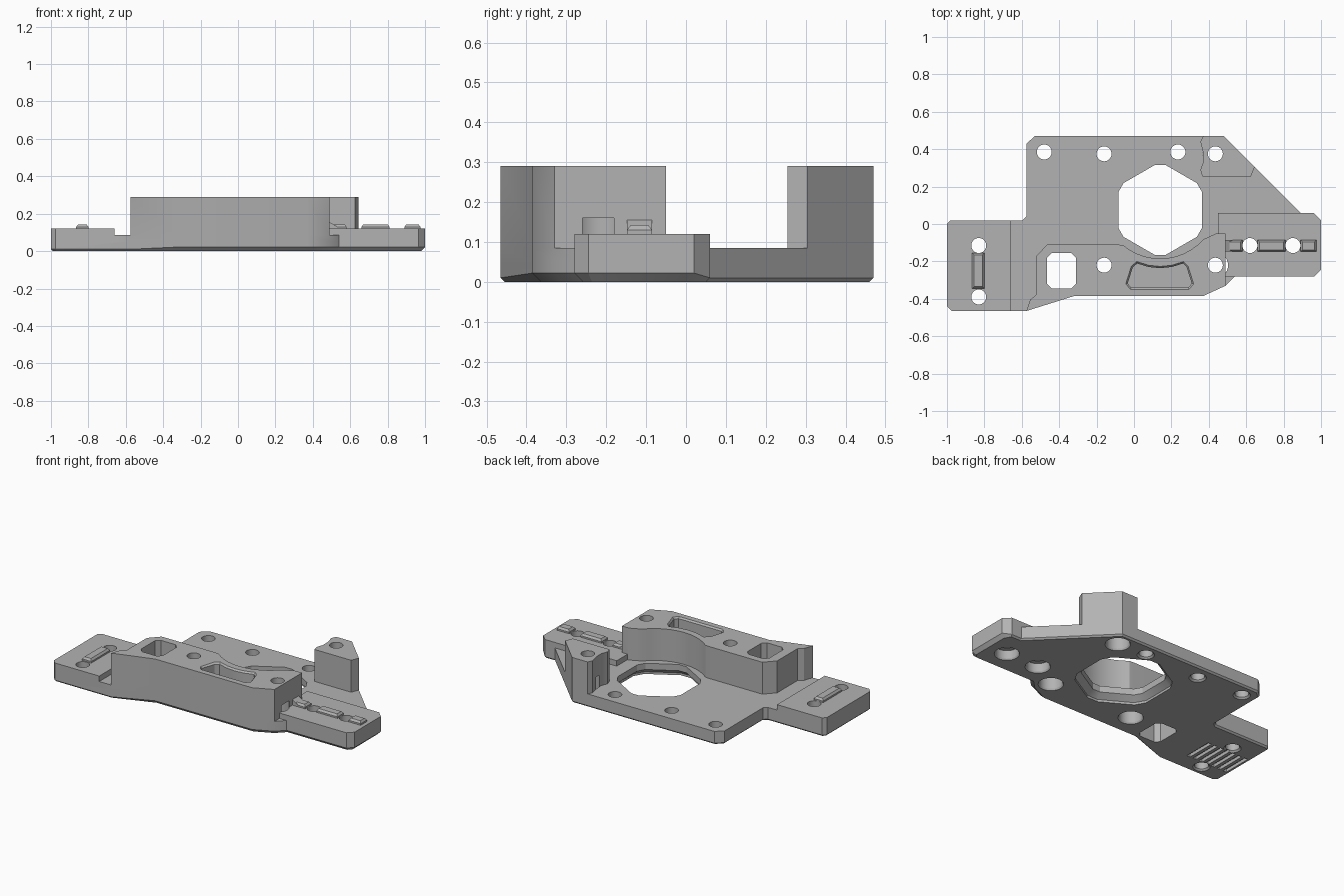
import bpy, bmesh, math
from mathutils import Vector

if "Cube" in bpy.data.objects:
    bpy.data.objects.remove(bpy.data.objects["Cube"], do_unlink=True)

grey = bpy.data.materials.new("matte grey")
grey.use_nodes = True
grey.diffuse_color = (0.45, 0.45, 0.45, 1)
grey.node_tree.nodes["Principled BSDF"].inputs["Base Color"].default_value = (0.45, 0.45, 0.45, 1)


def inset(pts, amount):
    """Move a counter-clockwise outline inward; amount is a function of the corner."""
    out = []
    for i, p in enumerate(pts):
        p = Vector(p)
        a = (p - Vector(pts[i - 1])).normalized()
        b = (Vector(pts[(i + 1) % len(pts)]) - p).normalized()
        na, nb = Vector((-a.y, a.x)), Vector((-b.y, b.x))
        out.append(p + (na + nb) * amount(p) / (1 + na.dot(nb)))
    return out


def loft(name, rings):
    """Solid from a stack of rings, each (outline, height or height function)."""
    bm = bmesh.new()
    stack = [[bm.verts.new((p[0], p[1], z(p) if callable(z) else z)) for p in pts]
             for pts, z in rings]
    n = len(stack[0])
    for lo, hi in zip(stack, stack[1:]):
        for i in range(n):
            j = (i + 1) % n
            bm.faces.new((lo[i], lo[j], hi[j], hi[i]))
    bm.faces.new(stack[0][::-1])
    bm.faces.new(stack[-1])
    bmesh.ops.recalc_face_normals(bm, faces=bm.faces)
    me = bpy.data.meshes.new(name)
    bm.to_mesh(me)
    bm.free()
    me.materials.append(grey)
    ob = bpy.data.objects.new(name, me)
    bpy.context.scene.collection.objects.link(ob)
    return ob


def prism(name, pts, z0, z1):
    return loft(name, [(pts, z0), (pts, z1)])


def rect(x0, x1, y0, y1, cut=0.0):
    if not cut:
        return [(x0, y0), (x1, y0), (x1, y1), (x0, y1)]
    return [(x0 + cut, y0), (x1 - cut, y0), (x1, y0 + cut), (x1, y1 - cut),
            (x1 - cut, y1), (x0 + cut, y1), (x0, y1 - cut), (x0, y0 + cut)]


def circle(x, y, r, n=28):
    return [(x + r * math.cos(math.tau * i / n), y + r * math.sin(math.tau * i / n))
            for i in range(n)]


def combine(body, tool, op):
    m = body.modifiers.new(tool.name, "BOOLEAN")
    m.operation, m.solver, m.object = op, "EXACT", tool
    bpy.context.view_layer.objects.active = body
    bpy.ops.object.modifier_apply(modifier=m.name)
    bpy.data.objects.remove(tool, do_unlink=True)


# Base plate, with a deeper lower chamfer along the front and right end
outline = [(-1, -.44), (-.975, -.465), (-.575, -.465), (-.32, -.385), (.37, -.385),
           (.49, -.33), (.54, -.28), (.965, -.28), (1, -.245), (1, .02), (.96, .06),
           (.89, .06), (.48, .47), (-.53, .47), (-.575, .43), (-.575, .04),
           (-.595, .02), (-.98, .02), (-1, 0)]
chamfer = lambda p: 0.022 if p[0] > -.4 and p[1] < .04 else 0.01
low = inset(outline, chamfer)
rim = [chamfer(p) for p in outline]
bevel_z = {tuple(p): c for p, c in zip(outline, rim)}
body = loft("mounting_plate", [(low, 0), (outline, lambda p: bevel_z[tuple(p)]),
                               (outline, .085)])

# Raised pads at both ends
left_pad = [(-1, -.44), (-.975, -.465), (-.66, -.465), (-.66, .02), (-.98, .02), (-1, 0)]
right_pad = [(.45, -.28), (.965, -.28), (1, -.245), (1, .02), (.96, .06), (.45, .06)]
combine(body, prism("left_pad", left_pad, .05, .12), "UNION")
combine(body, prism("right_pad", right_pad, .05, .12), "UNION")

# Tall front wall, scooped around the central opening
scoop = [(.14 + .31 * math.cos(math.radians(a)), .125 + .31 * math.sin(math.radians(a)))
         for a in range(-42, -131, -8)]
wall = [(-.575, -.465), (-.32, -.385), (.37, -.385), (.49, -.33), (.49, -.05), (.44, -.05),
        *scoop, (-.09, -.11), (-.465, -.11), (-.525, -.175), (-.525, -.38), (-.555, -.405)]
combine(body, prism("front_wall", wall, .05, .29), "UNION")

# Rear corner post
post = [(.365, .255), (.625, .255), (.645, .305), (.48, .47), (.37, .47), (.355, .44),
        (.37, .38), (.37, .33), (.355, .29)]
combine(body, prism("corner_post", post, .05, .29), "UNION")

# Locating ridges with sloped edges
ridges = [(-.865, -.8, -.345, -.155)]
ridges += [(a, b, -.148, -.085) for a, b in ((.48, .58), (.66, .81), (.89, .975))]
for r in ridges:
    shape = rect(*r)
    combine(body, loft("ridge", [(shape, .1), (shape, .13),
                                 (inset(shape, lambda p: .01), .143)]), "UNION")
wedge = rect(.47, .53, -.148, -.085)
combine(body, loft("ridge_wedge", [(wedge, .1), (wedge, lambda p: .168 if p[0] < .5 else .13)]),
        "UNION")

# Central opening: hexagon with trimmed corners, flared underneath
hexagon = []
for k in range(6):
    a = math.radians(30 + 60 * k)
    for d in (-.11, .11):
        hexagon.append((.14 + .243 * math.cos(a + d), .075 + .243 * math.sin(a + d)))
flare = inset(hexagon, lambda p: -.035)
combine(body, loft("opening", [(flare, -.01), (flare, .015), (hexagon, .045), (hexagon, .4)]),
        "DIFFERENCE")

# Window through the front wall
window = rect(-.465, -.31, -.345, -.155, .025)
combine(body, prism("window", window, -.1, .4), "DIFFERENCE")

# Curved pocket in the top of the front wall
pocket = [(-.045, -.32), (-.02, -.35), (.295, -.35), (.32, -.32), (.29, -.225), (.265, -.2),
          (.2, -.22), (.14, -.226), (.08, -.22), (.015, -.2), (-.015, -.225)]
small = inset(pocket, lambda p: .01)
combine(body, loft("pocket", [(small, .17), (small, .28), (pocket, .291), (pocket, .4)]),
        "DIFFERENCE")

# Screw holes: recessed from below, or with a small lower chamfer
recessed = [(.435, .375, .16), (.435, -.22, .16), (-.16, -.22, .16),
            (.62, -.115, .06), (.85, -.115, .06)]
plain = [(-.48, .385), (-.16, .375), (.235, .385), (-.83, -.115), (-.83, -.39)]
for x, y, depth in recessed:
    big, fine = circle(x, y, .068), circle(x, y, .04)
    combine(body, loft("recessed_hole", [(circle(x, y, .078), -.01), (big, .01), (big, depth),
                                         (fine, depth + .001), (fine, .4)]), "DIFFERENCE")
for x, y in plain:
    fine = circle(x, y, .04)
    combine(body, loft("plain_hole", [(circle(x, y, .052), -.002), (fine, .01), (fine, .4)]),
            "DIFFERENCE")

# Grip grooves under the left pad
for i in range(7):
    x = -.83 + .045 * (i - 3)
    combine(body, prism("groove", rect(x - .012, x + .012, -.345, -.155), -.1, .02),
            "DIFFERENCE")

bpy.ops.object.select_all(action="DESELECT")
body.select_set(True)
bpy.context.view_layer.objects.active = body
bpy.ops.object.shade_smooth_by_angle(angle=math.radians(25))
